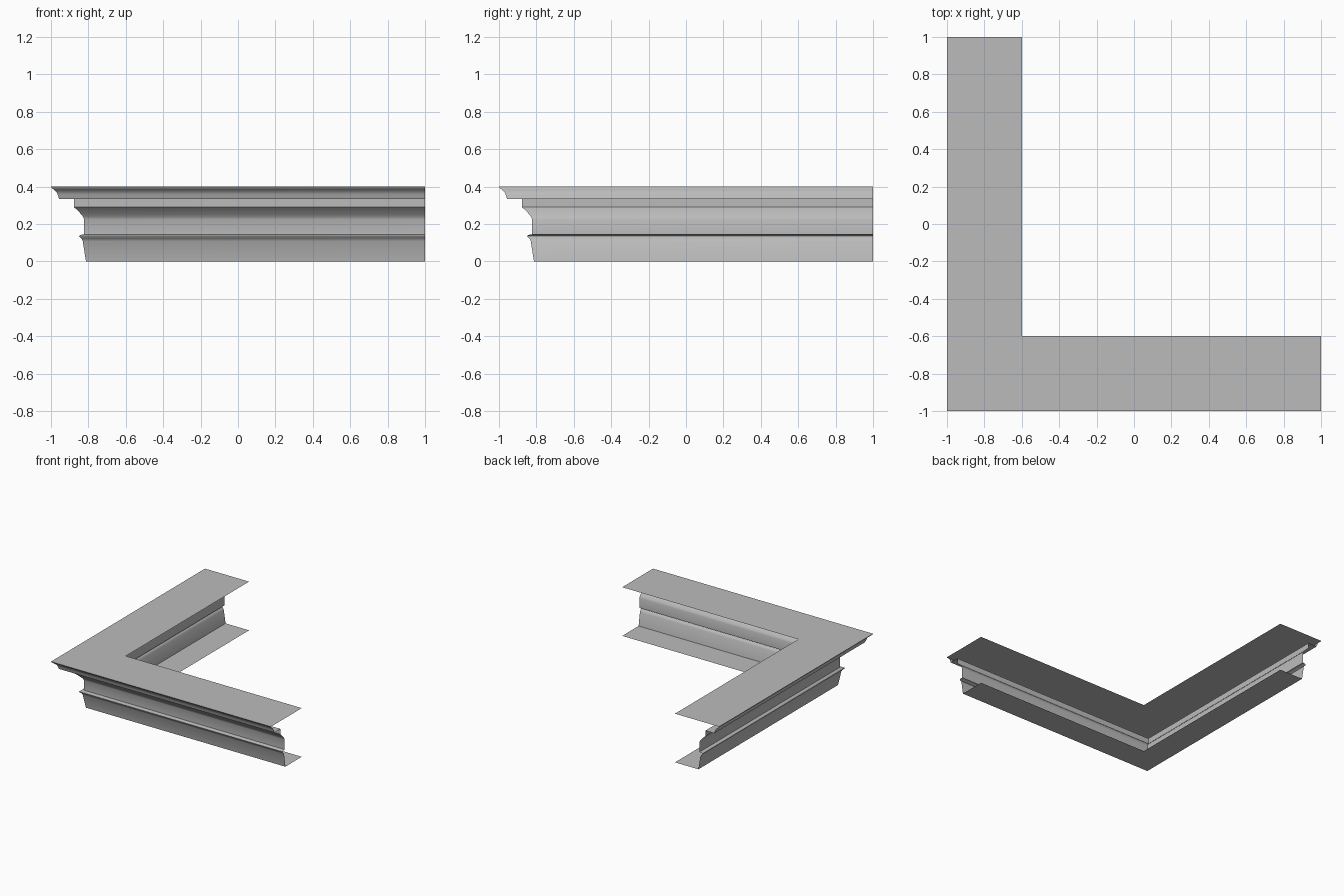
import bpy
import bmesh
from math import radians

cube = bpy.data.objects.get("Cube")
if cube:
    bpy.data.objects.remove(cube, do_unlink=True)

grey = bpy.data.materials.new("plaster grey")
grey.use_nodes = True
colour = (0.5, 0.5, 0.5, 1)
grey.diffuse_color = colour
grey.node_tree.nodes["Principled BSDF"].inputs["Base Color"].default_value = colour


def bezier(a, b, c, steps=5):
    """Points of a quadratic curve from a to c, pulled towards b."""
    points = []
    for i in range(steps + 1):
        t = i / steps
        points.append(tuple((1 - t) ** 2 * p + 2 * t * (1 - t) * q + t * t * r
                            for p, q, r in zip(a, b, c)))
    return points


# Moulding profile as (inset from outer edge, height), from top to bottom
profile = [(0.4, 0.4), (0, 0.4)]                                          # top plate
profile += bezier((0.004, 0.392), (0.032, 0.375), (0.036, 0.355))         # crown
profile += [(0.043, 0.335), (0.123, 0.335)]                               # soffit
profile += bezier((0.123, 0.29), (0.15, 0.268), (0.172, 0.238))           # cove
profile += [(0.177, 0.225), (0.177, 0.145)]                               # frieze
profile += bezier((0.16, 0.142), (0.14, 0.137), (0.163, 0.122))           # bead
profile += [(0.17, 0.108), (0.187, 0), (0.4, 0)]                          # base, bottom plate

# Sweep the open profile round the mitred corner
bm = bmesh.new()
rows = []
for d, z in profile:
    e = d - 1
    rows.append([bm.verts.new(p) for p in ((e, 1, z), (e, e, z), (1, e, z))])
for upper, lower in zip(rows, rows[1:]):
    for i in range(2):
        bm.faces.new((upper[i], lower[i], lower[i + 1], upper[i + 1]))

mesh = bpy.data.meshes.new("corner_moulding")
bm.to_mesh(mesh)
bm.free()
mesh.materials.append(grey)
moulding = bpy.data.objects.new("corner_moulding", mesh)
bpy.context.collection.objects.link(moulding)

# Soft curves with crisp edges
bpy.ops.object.select_all(action="DESELECT")
moulding.select_set(True)
bpy.context.view_layer.objects.active = moulding
bpy.ops.object.shade_smooth_by_angle(angle=radians(35))
